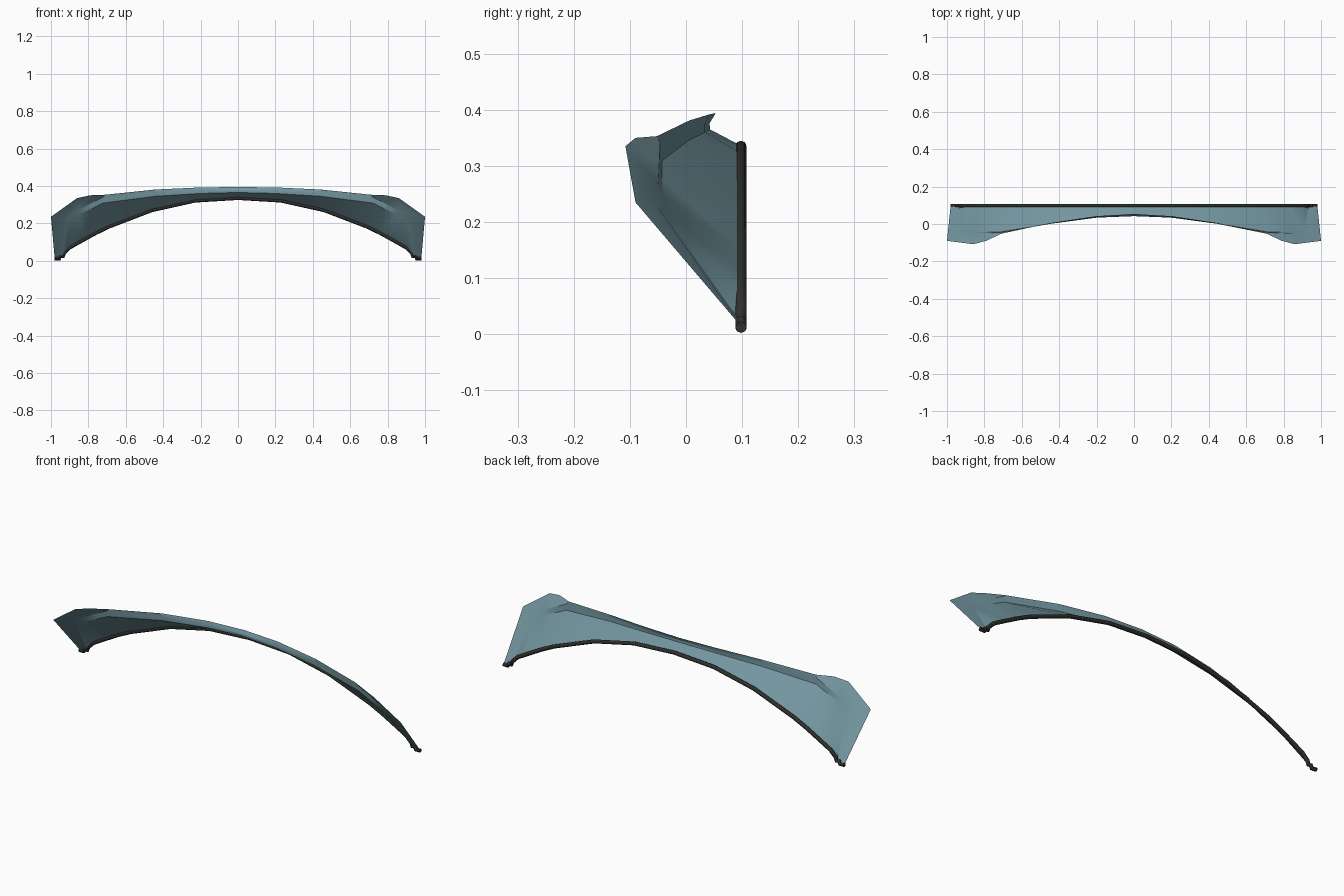
import bpy, bmesh

if "Cube" in bpy.data.objects:
    bpy.data.objects.remove(bpy.data.objects["Cube"])

def material(name, col):
    m = bpy.data.materials.new(name)
    m.diffuse_color = (*col, 1)
    m.use_nodes = True
    m.node_tree.nodes["Principled BSDF"].inputs["Base Color"].default_value = m.diffuse_color
    return m

glass = material("blue grey glass", (0.17, 0.30, 0.345))
rubber = material("black rubber", (0.028, 0.03, 0.026))

# Half-loops (x, y, z) from the foot to the middle, mirrored to the other side
outer_edge = [(0.98, 0.10, 0.012), (1.0, -0.09, 0.235), (0.86, -0.108, 0.335), (0.79, -0.09, 0.35),
              (0.71, -0.052, 0.353), (0.44, 0.006, 0.381), (0.2, 0.042, 0.392), (0, 0.053, 0.394)]
step_outer = [(0.953, 0.10, 0.015), (0.932, -0.05, 0.226), (0.86, -0.05, 0.268), (0.79, -0.048, 0.305),
              (0.72, -0.046, 0.34), (0.44, 0.002, 0.366), (0.2, 0.034, 0.374), (0, 0.042, 0.376)]
step_inner = [(0.935, 0.10, 0.018), (0.908, -0.041, 0.216), (0.85, -0.042, 0.247), (0.78, -0.043, 0.28),
              (0.72, -0.043, 0.309), (0.44, 0.004, 0.345), (0.2, 0.034, 0.360), (0, 0.043, 0.365)]
arch = [(0.93, 0.10, 0.025), (0.90, 0.10, 0.07), (0.82, 0.10, 0.115), (0.76, 0.10, 0.148),
        (0.69, 0.10, 0.182), (0.46, 0.10, 0.27), (0.23, 0.10, 0.321), (0, 0.10, 0.335)]

def full(loop):
    return loop + [(-x, y, z) for x, y, z in reversed(loop[:-1])]

def shade(ob, angle):
    bpy.ops.object.select_all(action='DESELECT')
    ob.select_set(True)
    bpy.context.view_layer.objects.active = ob
    bpy.ops.object.shade_smooth_by_angle(angle=angle)

# Curved window sheet: rim flange, small step, main pane
bm = bmesh.new()
rows = [[bm.verts.new(p) for p in full(l)] for l in (outer_edge, step_outer, step_inner, arch)]
for a, b in zip(rows, rows[1:]):
    for i in range(len(a) - 1):
        bm.faces.new((a[i], a[i + 1], b[i + 1], b[i]))
bmesh.ops.recalc_face_normals(bm, faces=bm.faces)
if sum(f.normal.z * f.calc_area() for f in bm.faces) < 0:
    bmesh.ops.reverse_faces(bm, faces=bm.faces)
me = bpy.data.meshes.new("window_pane")
bm.to_mesh(me)
bm.free()
me.materials.append(glass)
pane = bpy.data.objects.new("window_pane", me)
bpy.context.collection.objects.link(pane)
shade(pane, 0.45)

# Rubber seal along the back edge, following the stepped feet
path = full([(0.98, 0.098, 0.0125), (0.955, 0.098, 0.011), (0.95, 0.098, 0.024), (0.935, 0.098, 0.022),
             (0.93, 0.098, 0.04)] + [(x, 0.098, z) for x, y, z in arch[1:]])
cu = bpy.data.curves.new("seal_path", 'CURVE')
cu.dimensions = '3D'
cu.bevel_depth = 0.01
cu.bevel_resolution = 2
cu.use_fill_caps = True
sp = cu.splines.new('POLY')
sp.points.add(len(path) - 1)
for pt, p in zip(sp.points, path):
    pt.co = (*p, 1)
cu.materials.append(rubber)
tmp = bpy.data.objects.new("seal_path", cu)
bpy.context.collection.objects.link(tmp)
bpy.context.view_layer.update()
mesh = bpy.data.meshes.new_from_object(tmp.evaluated_get(bpy.context.evaluated_depsgraph_get()))
bpy.data.objects.remove(tmp)
seal = bpy.data.objects.new("rubber_seal", mesh)
bpy.context.collection.objects.link(seal)
if not mesh.materials:
    mesh.materials.append(rubber)
shade(seal, 0.8)
